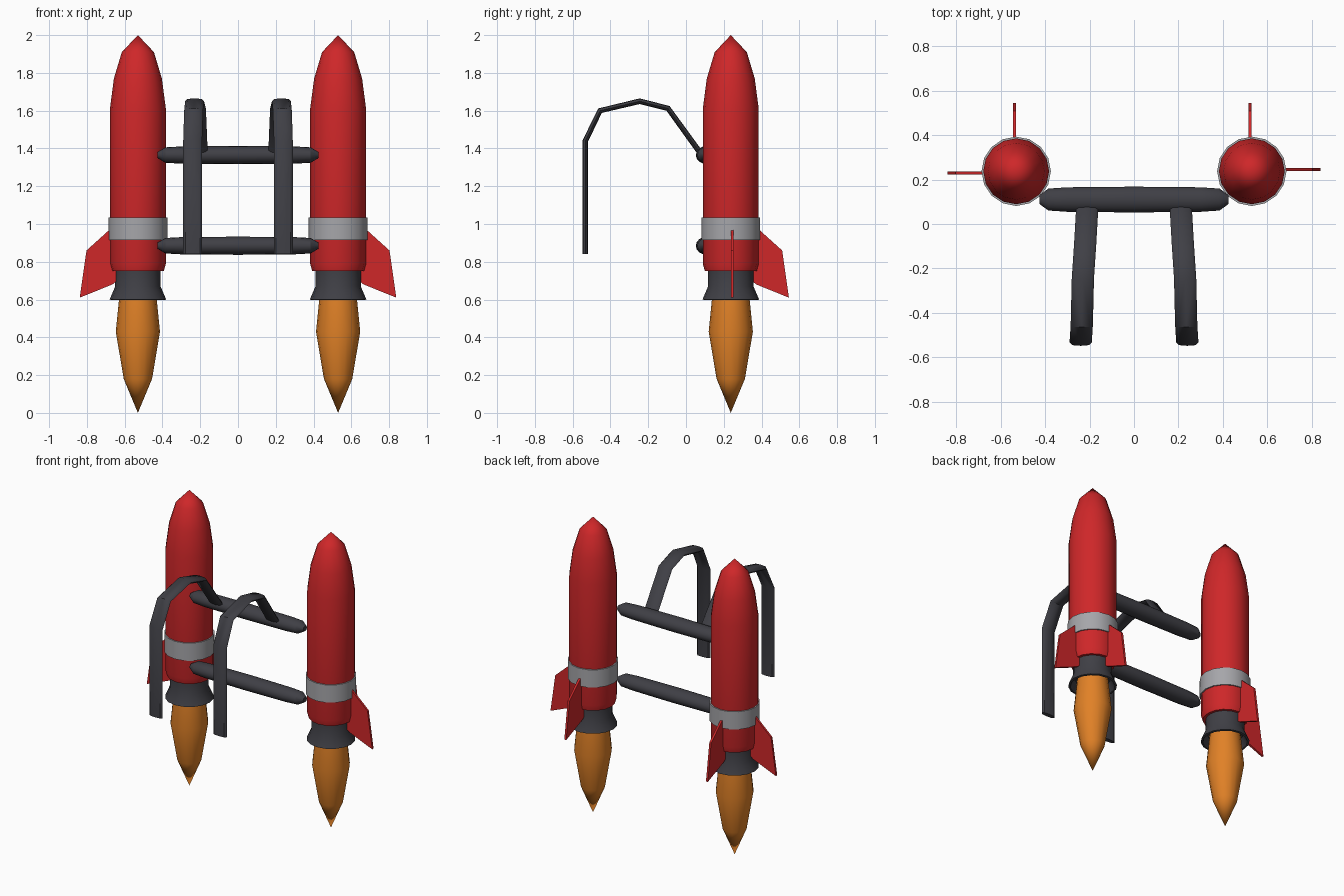
import bpy, bmesh, math
from mathutils import Vector, Matrix

if "Cube" in bpy.data.objects:
    bpy.data.objects.remove(bpy.data.objects["Cube"], do_unlink=True)


def material(name, rgb):
    m = bpy.data.materials.new(name)
    m.use_nodes = True
    m.diffuse_color = (*rgb, 1)
    m.node_tree.nodes["Principled BSDF"].inputs["Base Color"].default_value = (*rgb, 1)
    return m


RED = material("red paint", (0.62, 0.02, 0.022))
GREY = material("light grey metal", (0.38, 0.38, 0.4))
DARK = material("dark grey", (0.05, 0.05, 0.06))
ORANGE = material("orange flame", (0.75, 0.22, 0.02))


def loft(name, rings, mat, matrix=Matrix(), angle=30):
    """Skin a list of equal-length point rings and cap both ends."""
    bm = bmesh.new()
    loops = [[bm.verts.new(p) for p in ring] for ring in rings]
    for a, b in zip(loops, loops[1:]):
        for i in range(len(a)):
            j = (i + 1) % len(a)
            bm.faces.new((a[i], a[j], b[j], b[i]))
    bm.faces.new(loops[0])
    bm.faces.new(loops[-1])
    bmesh.ops.remove_doubles(bm, verts=bm.verts, dist=1e-5)
    bmesh.ops.recalc_face_normals(bm, faces=bm.faces)
    bm.transform(matrix)
    mesh = bpy.data.meshes.new(name)
    bm.to_mesh(mesh)
    bm.free()
    mesh.materials.append(mat)
    mesh.polygons.foreach_set("use_smooth", [True] * len(mesh.polygons))
    mesh.set_sharp_from_angle(angle=math.radians(angle))
    obj = bpy.data.objects.new(name, mesh)
    bpy.context.collection.objects.link(obj)
    return obj


def circle(r, z, sides=16):
    return [Vector((r * math.cos(t), r * math.sin(t), z))
            for t in (math.tau * i / sides for i in range(sides))]


def lathe(name, profile, mat, matrix):
    return loft(name, [circle(r, z) for r, z in profile], mat, matrix)


# Lathe profiles as (radius, height)
BODY = [(0, 2), (0.085, 1.91), (0.127, 1.77), (0.148, 1.61), (0.148, 0.79), (0.137, 0.75), (0, 0.75)]
BAND = [(0.14, 1.035), (0.156, 1.035), (0.156, 0.915), (0.14, 0.915)]
NOZZLE = [(0, 0.76), (0.12, 0.76), (0.12, 0.67), (0.15, 0.6), (0.137, 0.597), (0.11, 0.65), (0, 0.65)]
FLAME = [(0, 0.655), (0.095, 0.65), (0.117, 0.43), (0.075, 0.18), (0, 0)]
FIN = [(0.13, 0.985), (0.15, 0.97), (0.272, 0.86), (0.308, 0.61), (0.135, 0.68), (0.11, 0.7)]

# Two rockets, each with an outward fin and a rear fin
for side, s in (("left", 1), ("right", -1)):
    place = Matrix.Translation((0.53 * s, 0.237, 0))
    lathe(side + "_rocket_body", BODY, RED, place)
    lathe(side + "_rocket_band", BAND, GREY, place)
    lathe(side + "_rocket_nozzle", NOZZLE, DARK, place)
    lathe(side + "_rocket_flame", FLAME, ORANGE, place)
    for fin, turn in (("outer", 0 if s > 0 else math.pi), ("rear", math.pi / 2)):
        rings = [[Vector((r, y, z)) for r, z in FIN] for y in (0.001, 0.015)]
        loft(f"{side}_{fin}_fin", rings, RED, place @ Matrix.Rotation(turn, 4, "Z"))

# Cross bars joining the rockets
BAR = [(0.35, -0.425), (0.85, -0.385), (0.95, -0.3), (1, 0), (0.95, 0.3), (0.85, 0.385), (0.35, 0.425)]
for name, z in (("upper_cross_bar", 1.365), ("lower_cross_bar", 0.885)):
    m = (Matrix.Translation((0, 0.11, z)) @ Matrix.Diagonal((1, 0.058, 0.048, 1))
         @ Matrix.Rotation(math.pi / 2, 4, "Y"))
    lathe(name, BAR, DARK, m)

# Shoulder straps: flat rounded section swept along a bent path (x, y, z)
PATH = [Vector(p) for p in ((0.24, -0.533, 0.84), (0.24, -0.533, 1.44), (0.235, -0.455, 1.6),
                            (0.23, -0.245, 1.65), (0.22, -0.095, 1.612), (0.21, 0.08, 1.37))]
SECTION = [(-0.05, 0), (-0.038, 0.012), (0, 0.015), (0.038, 0.012),
           (0.05, 0), (0.038, -0.012), (0, -0.015), (-0.038, -0.012)]
for side, s in (("left", 1), ("right", -1)):
    rings = []
    for i, p in enumerate(PATH):
        before = (p - PATH[i - 1]).normalized() if i else Vector()
        after = (PATH[i + 1] - p).normalized() if i + 1 < len(PATH) else Vector()
        normal = Vector((1, 0, 0)).cross(before + after).normalized()
        rings.append([p + Vector((u, 0, 0)) + normal * v for u, v in SECTION])
    loft(side + "_shoulder_strap", rings, DARK, Matrix.Diagonal((s, 1, 1, 1)), 40)
    # mirrored copies need their normals turned outward again
    if s < 0:
        bpy.data.objects[side + "_shoulder_strap"].data.flip_normals()
